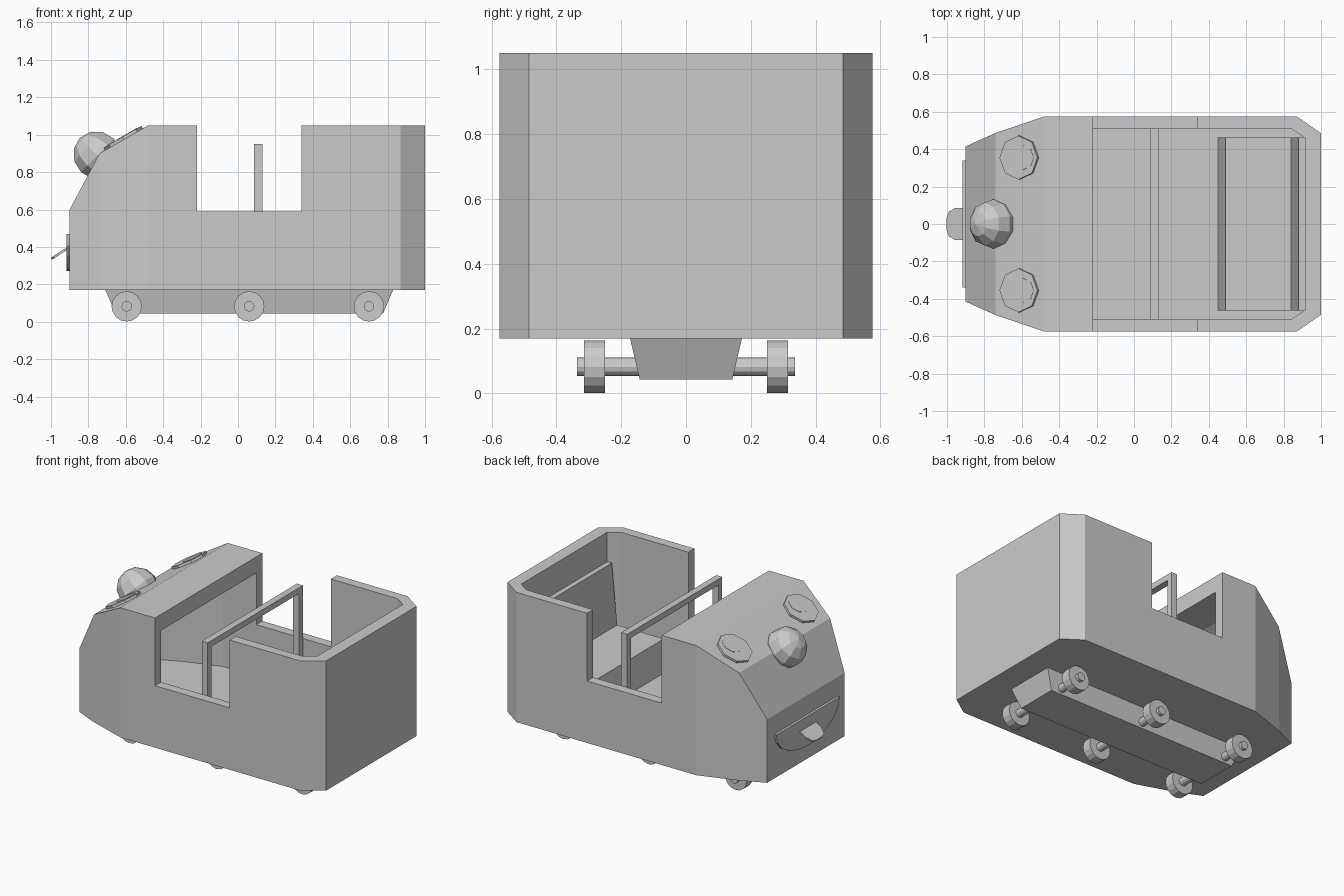
import bpy, bmesh, math
from mathutils import Matrix, Vector

cube = bpy.data.objects.get("Cube")
if cube:
    bpy.data.objects.remove(cube, do_unlink=True)

grey = bpy.data.materials.new("plain_grey")
grey.use_nodes = True
colour = (0.6, 0.6, 0.6, 1)
grey.diffuse_color = colour
grey.node_tree.nodes["Principled BSDF"].inputs["Base Color"].default_value = colour


def finish(name, bm, matrix=None):
    if matrix:
        bm.transform(matrix)
    bmesh.ops.recalc_face_normals(bm, faces=bm.faces)
    mesh = bpy.data.meshes.new(name)
    bm.to_mesh(mesh)
    bm.free()
    mesh.materials.append(grey)
    obj = bpy.data.objects.new(name, mesh)
    bpy.context.collection.objects.link(obj)
    return obj


def prism(name, points, axis, low, high, matrix=None):
    """Extrude a 2D outline along the named axis."""
    place = {"x": lambda a, b, h: (h, a, b),
             "y": lambda a, b, h: (a, h, b),
             "z": lambda a, b, h: (a, b, h)}[axis]
    bm = bmesh.new()
    face = bm.faces.new([bm.verts.new(place(a, b, low)) for a, b in points])
    extruded = bmesh.ops.extrude_face_region(bm, geom=[face])["geom"]
    verts = [v for v in extruded if isinstance(v, bmesh.types.BMVert)]
    bmesh.ops.translate(bm, verts=verts, vec=place(0, 0, high - low))
    return finish(name, bm, matrix)


def mirrored(half):
    return half + [(x, -y) for x, y in reversed(half)]


def cylinder(name, radius, low, high, sides, matrix):
    ring = [(radius * math.cos(math.tau * i / sides),
             radius * math.sin(math.tau * i / sides)) for i in range(sides)]
    return prism(name, ring, "z", low, high, matrix)


def boolean(obj, cutter, operation):
    mod = obj.modifiers.new(operation.lower(), "BOOLEAN")
    mod.object = cutter
    mod.operation = operation
    mod.solver = "EXACT"
    cutter.hide_render = True
    cutter.hide_viewport = True


# Body shell: plan outline cut to the side profile, then hollowed
body = prism("body", mirrored([(-.9, .415), (-.74, .487), (-.48, .575),
                               (.87, .575), (1, .485)]), "z", .17, 1.05)
side = prism("side_profile_cutter",
             [(-.9, .1), (-.9, .6), (-.74, .9), (-.48, 1.05), (-.48, 1.2),
              (-.22, 1.2), (-.22, .59), (.34, .59), (.34, 1.2), (1.1, 1.2), (1.1, .1)],
             "y", -.8, .8)
cavity = prism("cavity_cutter", mirrored([(-.84, .37), (-.72, .425), (-.47, .51),
                                          (.84, .51), (.915, .46)]), "z", .24, 1.3)
cavity_side = prism("cavity_profile_cutter",
                    [(-1, .2), (-1, .3), (-.84, .58), (-.68, .84), (-.46, .94),
                     (-.22, .94), (-.22, 1.4), (1.1, 1.4), (1.1, .2)], "y", -.8, .8)
boolean(cavity, cavity_side, "INTERSECT")
boolean(body, side, "INTERSECT")
boolean(body, cavity, "DIFFERENCE")

# Bench with leaning front and backrest
prism("seat", [(.45, .24), (.49, .44), (.84, .44), (.88, .85), (.914, .85), (.914, .24)],
      "y", -.462, .462)

# Hand rail: an upside-down U across the cabin
prism("hand_rail", [(-.51, .24), (-.51, .95), (.51, .95), (.51, .24),
                    (.47, .24), (.47, .91), (-.47, .91), (-.47, .24)], "x", .085, .13)

# Tapered chassis block
bm = bmesh.new()
bmesh.ops.create_cube(bm, size=1)
for v in bm.verts:
    top = v.co.z > 0
    v.co = Vector((.06 + math.copysign(.77 if top else .715, v.co.x),
                   math.copysign(.173 if top else .143, v.co.y), .172 if top else .043))
finish("chassis", bm)

# Axles and wheels
for number, x in enumerate((-.595, .06, .7), 1):
    matrix = Matrix.Translation((x, 0, .082)) @ Matrix.Rotation(math.pi / 2, 4, "X")
    cylinder(f"axle_{number}", .028, -.337, .337, 12, matrix)
    for label, s in (("near", 1), ("far", -1)):
        cylinder(f"wheel_{label}_{number}", .081, min(s * .25, s * .315),
                 max(s * .25, s * .315), 16, matrix)

# Eyes on the sloping hood
slope = Matrix.Rotation(-math.atan2(.15, .26), 4, "Y")
for label, y in (("left", -.355), ("right", .355)):
    matrix = Matrix.Translation((-.61, y, .975)) @ slope
    cylinder("eye_" + label, .117, -.01, .016, 8, matrix)
    cylinder("pupil_" + label, .065, .01, .018, 8,
             matrix @ Matrix.Translation((.03, 0, 0)))

# Round nose
bm = bmesh.new()
bmesh.ops.create_uvsphere(bm, u_segments=10, v_segments=6, radius=.132)
finish("nose", bm, Matrix.Translation((-.752, 0, .89)) @ Matrix.Rotation(-.8, 4, "Y"))

# Half-moon mouth and tongue
smile = [(-.34 * math.cos(math.pi * i / 10), .47 - .2 * math.sin(math.pi * i / 10))
         for i in range(11)]
prism("mouth", smile, "x", -.916, -.895)
tilt = Matrix.Translation((-.9, 0, .4)) @ Matrix.Rotation(-math.atan2(.065, .1), 4, "Y")
prism("tongue", mirrored([(0, .085), (-.065, .085), (-.105, .065), (-.117, .035)]),
      "z", -.006, .006, tilt)
